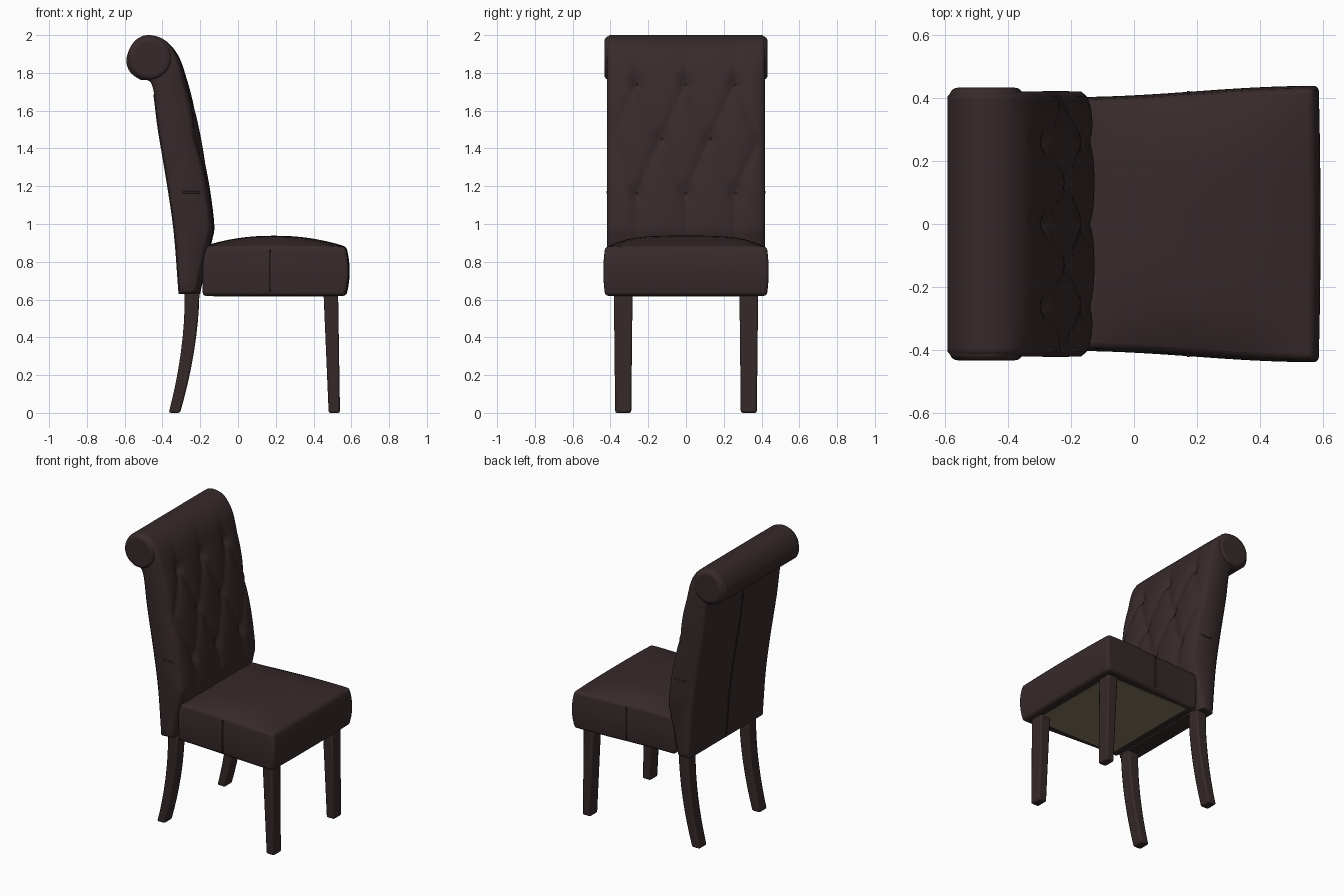
import bpy, bmesh, math
from mathutils import Vector, Matrix

if "Cube" in bpy.data.objects:
    bpy.data.objects.remove(bpy.data.objects["Cube"])


def material(name, rgb):
    m = bpy.data.materials.new(name)
    m.diffuse_color = (*rgb, 1)
    m.use_nodes = True
    m.node_tree.nodes["Principled BSDF"].inputs["Base Color"].default_value = m.diffuse_color
    return m


LEATHER = material("dark brown leather", (0.039, 0.023, 0.024))
WOOD = material("dark stained wood", (0.037, 0.022, 0.022))
LINING = material("olive lining", (0.235, 0.195, 0.125))


def finish(bm, name, mat, bevel=0.0, segments=2, angle=50):
    bmesh.ops.recalc_face_normals(bm, faces=bm.faces)
    mesh = bpy.data.meshes.new(name)
    bm.to_mesh(mesh)
    bm.free()
    mesh.materials.append(mat)
    ob = bpy.data.objects.new(name, mesh)
    bpy.context.collection.objects.link(ob)
    bpy.ops.object.select_all(action='DESELECT')
    ob.select_set(True)
    bpy.context.view_layer.objects.active = ob
    bpy.ops.object.shade_smooth_by_angle(angle=math.radians(angle))
    if bevel:
        b = ob.modifiers.new("soft edge", 'BEVEL')
        b.width, b.segments = bevel, segments
        b.limit_method, b.angle_limit = 'ANGLE', math.radians(50)
    return ob


def box(name, lo, hi, mat, bevel=0.0):
    bm = bmesh.new()
    bmesh.ops.create_cube(bm, size=1)
    lo, hi = Vector(lo), Vector(hi)
    for v in bm.verts:
        v.co = Vector([(lo[i] + hi[i]) / 2 + v.co[i] * (hi[i] - lo[i]) for i in range(3)])
    return finish(bm, name, mat, bevel)


def spline(points, steps):
    p = [Vector(q) for q in points]
    p = [2 * p[0] - p[1]] + p + [2 * p[-1] - p[-2]]
    out = []
    for a, b, c, d in zip(p, p[1:], p[2:], p[3:]):
        for k in range(steps):
            t = k / steps
            out.append(0.5 * (2 * b + (c - a) * t + (2 * a - 5 * b + 4 * c - d) * t * t
                              + (3 * b - a - 3 * c + d) * t ** 3))
    return out + [p[-2]]


# Diamond tufting: depth of the fabric below the padded surface
BUTTONS = [(y, z) for z in (1.17, 1.75) for y in (-0.26, 0, 0.26)] + [(-0.13, 1.46), (0.13, 1.46)]


def tuft(y, z):
    u, v = y / 0.13, (z - 1.17) / 0.29
    v = min(max(v, 0), 2)
    a, b = abs((u + v + 1) % 2 - 1), abs((u - v + 1) % 2 - 1)
    crease = 0.018 * math.exp(-min(a, b) * 0.09 / 0.028)
    dimple = sum(0.022 * math.exp(-((y - q) ** 2 + (z - r) ** 2) / 0.0012) for q, r in BUTTONS)
    fade = min(1, max(0, (1.93 - z) / 0.15)) * min(1, max(0, (z - 0.8) / 0.2))
    return (crease + dimple) * fade


# Backrest: scrolled profile swept across the width
HALF = 0.405
PROFILE = [(-0.20, 0.63), (-0.17, 0.78), (-0.135, 0.92), (-0.125, 1.0), (-0.15, 1.2), (-0.185, 1.4),
           (-0.225, 1.6), (-0.265, 1.75), (-0.315, 1.89), (-0.39, 1.975), (-0.48, 2.0), (-0.55, 1.965),
           (-0.59, 1.88), (-0.575, 1.81), (-0.52, 1.765), (-0.455, 1.735), (-0.42, 1.5), (-0.37, 1.2),
           (-0.335, 0.95), (-0.31, 0.63)]
STEPS, COLS = 7, 64
curve = spline(PROFILE, STEPS)
FRONT = 9 * STEPS


def back_point(i, y):
    p = curve[i]
    if i > FRONT:
        return Vector((p.x, y, p.y))
    t = (curve[i + 1] - curve[max(i - 1, 0)]).normalized()
    edge = 0.025 * abs(y / HALF) ** 8 * min(1, (FRONT - i) / 14)
    q = p - Vector((t.y, -t.x)) * (tuft(y, p.y) + edge)
    return Vector((q.x, y, q.y))


bm = bmesh.new()
grid = [[bm.verts.new(back_point(i, -HALF + 2 * HALF * j / COLS)) for j in range(COLS + 1)]
        for i in range(len(curve))]
for r0, r1 in zip(grid, grid[1:]):
    for j in range(COLS):
        bm.faces.new((r0[j], r0[j + 1], r1[j + 1], r1[j]))
bm.faces.new(grid[0] + grid[-1][::-1])
sides = [bm.faces.new([row[j] for row in grid]) for j in (0, COLS)]
bmesh.ops.recalc_face_normals(bm, faces=bm.faces)
bmesh.ops.inset_individual(bm, faces=sides, thickness=0.016, depth=0.014)
finish(bm, "backrest", LEATHER, angle=55)

# Buttons in the tufts
for n, (y, z) in enumerate(BUTTONS):
    i = min(range(FRONT), key=lambda k: abs(curve[k].y - z))
    bm = bmesh.new()
    bmesh.ops.create_uvsphere(bm, u_segments=10, v_segments=6, radius=0.008,
                              matrix=Matrix.Translation(back_point(i, y)))
    finish(bm, f"tuft_button_{n + 1}", LEATHER)

# Padded round ends of the scroll, and side seams of the backrest
for s, side in ((-1, "right"), (1, "left")):
    bm = bmesh.new()
    bmesh.ops.create_cone(bm, cap_ends=True, segments=32, radius1=0.116, radius2=0.116, depth=0.06,
                          matrix=Matrix.Translation((-0.468, s * 0.402, 1.878))
                          @ Matrix.Rotation(math.pi / 2, 4, 'X'))
    finish(bm, f"scroll_end_{side}", LEATHER, 0.026, 4)
    y = sorted((s * 0.41, s * 0.422))
    box(f"side_seam_{side}", (-0.29, y[0], 1.162), (-0.205, y[1], 1.174), LEATHER, 0.003)

# Raised seam down the middle of the back
bm = bmesh.new()
rows = []
for p in curve[15 * STEPS + 2:]:
    rows.append([bm.verts.new((p.x + dx, y, p.y)) for dx, y in ((0.004, -0.008), (-0.005, 0), (0.004, 0.008))])
for a, b in zip(rows, rows[1:]):
    for k in (0, 1):
        bm.faces.new((a[k], a[k + 1], b[k + 1], b[k]))
finish(bm, "back_seam", LEATHER)

# Seat cushion: domed top, bulging front, wider toward the front
bm = bmesh.new()
bmesh.ops.create_cube(bm, size=2)
bmesh.ops.subdivide_edges(bm, edges=bm.edges[:], cuts=15, use_grid_fill=True)
for v in bm.verts:
    u, w, h = v.co
    bulge = 1 - h * h
    half = 0.41 + 0.018 * math.sin(u * 1.5) + 0.01 * bulge
    x = 0.19 + 0.377 * u
    if u > 0:
        x += u ** 4 * (0.018 * bulge + 0.006 * (1 - w * w))
    dome = 0.058 * (1 - abs(u) ** 2.2) * (1 - abs(w) ** 4)
    z = 0.62 + 0.26 * (h + 1) / 2 + dome * max(h, 0) ** 2
    v.co = (x, w * half, z)
finish(bm, "seat", LEATHER, 0.018, 3)

# Seat side seams and lining under the seat
for s, side in ((-1, "right"), (1, "left")):
    y = sorted((s * 0.40, s * 0.4215))
    box(f"seat_seam_{side}", (0.168, y[0], 0.64), (0.176, y[1], 0.865), LEATHER, 0.002)
box("seat_lining", (-0.13, -0.365, 0.615), (0.51, 0.365, 0.622), LINING)


# Legs: rectangular sections (x min, x max, y min, y max, z) joined in a stack
def leg(name, sections, s):
    bm = bmesh.new()
    rings = [[bm.verts.new((x, s * y, z)) for x, y in ((a, c), (b, c), (b, d), (a, d))]
             for a, b, c, d, z in sections]
    for r0, r1 in zip(rings, rings[1:]):
        for k in range(4):
            bm.faces.new((r0[k], r0[(k + 1) % 4], r1[(k + 1) % 4], r1[k]))
    bm.faces.new(rings[0])
    bm.faces.new(rings[-1])
    finish(bm, name, WOOD, 0.010, 2)


rear_sections = []
for k in range(9):
    z = 0.64 * k / 8
    bend = 0.125 * (1 - z / 0.64) ** 1.9
    mid, r = -0.243 - 0.75 * bend, 0.030 + 0.009 * z / 0.64
    rear_sections.append((mid - r, mid + r, 0.29, 0.375 + 0.005 * z, z))
front_sections = [(0.48, 0.54, 0.29, 0.375, 0), (0.453, 0.53, 0.283, 0.382, 0.63)]
for s, side in ((-1, "right"), (1, "left")):
    leg(f"front_leg_{side}", front_sections, s)
    leg(f"rear_leg_{side}", rear_sections, s)
